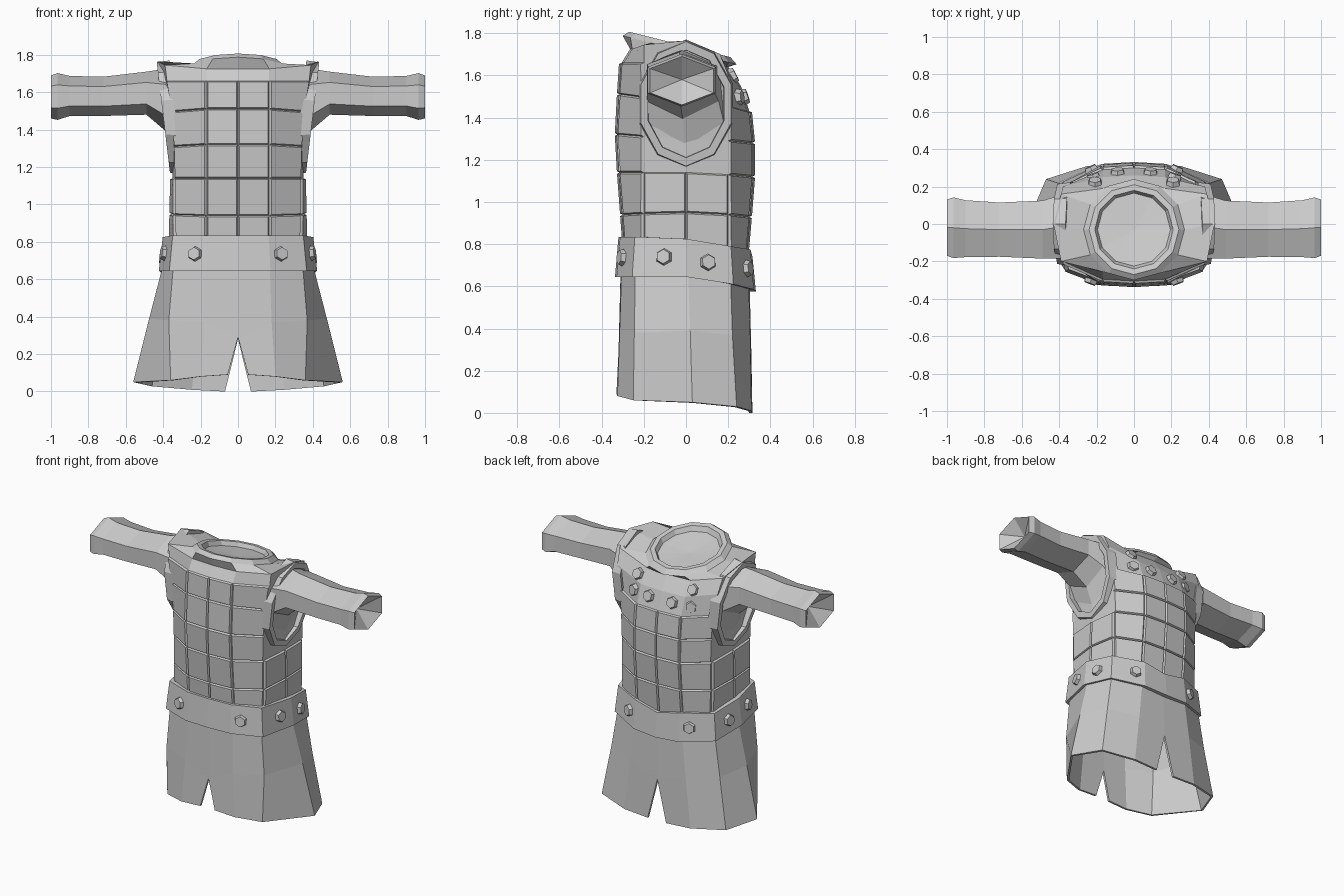
import bpy, bmesh
from math import sin, cos, pi, radians
from mathutils import Vector
from mathutils.bvhtree import BVHTree

if "Cube" in bpy.data.objects:
    bpy.data.objects.remove(bpy.data.objects["Cube"])

grey = bpy.data.materials.new("plain grey")
grey.use_nodes = True
COLOUR = (0.6, 0.6, 0.6, 1)
grey.diffuse_color = COLOUR
grey.node_tree.nodes["Principled BSDF"].inputs["Base Color"].default_value = COLOUR


def finish(bm, name, mirror=False):
    me = bpy.data.meshes.new(name)
    bm.to_mesh(me)
    ob = bpy.data.objects.new(name, me)
    bpy.context.scene.collection.objects.link(ob)
    me.materials.append(grey)
    if mirror:
        ob.modifiers.new("Mirror", 'MIRROR').use_clip = True
    return ob


def full_ring(half):
    """Close a half outline (front centre to back centre) across x = 0."""
    return half + [(-x, y, z) for x, y, z in half[-2:0:-1]]


def loft(rings, closed=True, loop=False, cap_start=False, tip=None):
    """Skin a list of rings; returns the bmesh and its faces by row."""
    bm = bmesh.new()
    rows = [[bm.verts.new(p) for p in ring] for ring in rings]
    n = len(rows[0])
    grid = []
    pairs = list(zip(rows, rows[1:])) + ([(rows[-1], rows[0])] if loop else [])
    for a, b in pairs:
        grid.append([bm.faces.new((a[i], a[(i + 1) % n], b[(i + 1) % n], b[i]))
                     for i in range(n if closed else n - 1)])
    if cap_start:
        bm.faces.new(rows[0])
    if tip:
        t = bm.verts.new(tip)
        for i in range(n):
            bm.faces.new((rows[-1][i], rows[-1][(i + 1) % n], t))
    bmesh.ops.recalc_face_normals(bm, faces=bm.faces)
    return bm, grid


def neck_ring(radius, drop):
    """Twelve-sided ring, tilted down towards the back."""
    pts = []
    for k in range(12):
        a = radians(30 * k - 90)
        y = -0.03 + radius * sin(a)
        pts.append((radius * cos(a), y, 1.735 - 0.25 * (y + 0.03) - drop))
    return pts


# Vest body: corner x, side x, front y, back y, front z, side z, back z
LEVELS = [
    (.33, .36, -.285, .28, .74, .74, .70),
    (.335, .355, -.3, .30, .94, .95, .93),
    (.335, .35, -.315, .315, 1.14, 1.14, 1.12),
    (.34, .355, -.325, .315, 1.32, 1.30, 1.28),
    (.355, .37, -.315, .30, 1.51, 1.48, 1.43),
    (.38, .41, -.305, .26, 1.66, 1.66, 1.55),
    (.39, .43, -.265, .20, 1.725, 1.765, 1.64),
]


def vest_ring(cx, sx, yf, yb, zf, zs, zb):
    back_corner = min(.2, yb - .04)
    return full_ring([(0, yf, zf), (.167, yf + .01, zf), (cx, -.2, (zf + zs) / 2),
                      (sx, 0, zs), (cx, back_corner, (zb + zs) / 2),
                      (.167, yb - .01, zb), (0, yb, zb)])


rings = [vest_ring(*lv) for lv in LEVELS]
rings += [neck_ring(.27, .015), neck_ring(.24, -.012), neck_ring(.21, -.01), neck_ring(.195, .02)]
vest, grid = loft(rings, cap_start=True, tip=(0, -.03, 1.70))
vest_tree = BVHTree.FromBMesh(vest)

# Raised armour plates: five rows in front, four behind, two under the arms
plates = []
for r, row in enumerate(grid[:5]):
    for c, face in enumerate(row):
        side = c if c < 6 else 11 - c
        limit = 5 if side < 2 else 2 if side < 4 else 4
        if r < limit:
            plates.append(face)
bmesh.ops.inset_individual(vest, faces=plates, thickness=.009, depth=.013)
finish(vest, "plated_vest")

# Belt, lower at the back
BELT = [(0, -.33, .835, .645), (.17, -.322, .835, .645), (.36, -.25, .835, .645),
        (.415, 0, .825, .645), (.375, .22, .79, .61), (.17, .315, .775, .585),
        (0, .325, .74, .575)]


def belt_ring(scale, flare, top):
    half = []
    for x, y, zt, zb in BELT:
        s = scale + flare
        half.append((x * s, y * s, zt if top else zb))
    return full_ring(half)


belt, _ = loft([belt_ring(1, .02, False), belt_ring(1, -.03, True),
                belt_ring(.9, 0, True), belt_ring(.9, 0, False)], loop=True)
belt_tree = BVHTree.FromBMesh(belt)
finish(belt, "belt")


# Six-sided rivets pressed onto a surface
def rivets(name, tree, spots):
    bm = bmesh.new()
    for spot in spots:
        loc, normal, _, _ = tree.find_nearest(Vector(spot))
        mat = normal.to_track_quat('Z', 'Y').to_matrix().to_4x4()
        mat.translation = loc + normal * .006
        bmesh.ops.create_cone(bm, cap_ends=True, segments=6, radius1=.044,
                              radius2=.034, depth=.032, matrix=mat)
    finish(bm, name, mirror=True)


rivets("belt_rivets", belt_tree,
       [(.245, -.34, .74), (.44, -.115, .745), (.45, .115, .72), (.25, .34, .69)])
rivets("back_rivets", vest_tree, [(.09, .31, 1.51), (.235, .29, 1.51), (.21, .24, 1.61)])

# Sleeve: x, centre y, centre z, half depth, half height
SLEEVE = [(.33, 0, 1.46, .19, .26), (.39, -.015, 1.56, .17, .165),
          (.49, -.03, 1.595, .155, .115), (.72, -.03, 1.578, .145, .105),
          (.90, -.025, 1.58, .152, .107), (.965, -.02, 1.577, .162, .125),
          (1.0, -.02, 1.575, .15, .115)]


def hexagon(x, cy, cz, ry, rz):
    return [(x, cy + ry * cos(radians(60 * k + 90)) / cos(pi / 6),
             cz + rz * sin(radians(60 * k + 90))) for k in range(6)]


sleeve, _ = loft([hexagon(*s) for s in SLEEVE], tip=(.91, -.02, 1.58))
finish(sleeve, "sleeve", mirror=True)


# Armhole trim, leaning outward at the shoulder
def trim_ring(ry, rz, inset):
    pts = []
    for k in range(10):
        a = radians(36 * k + 18)
        z = 1.465 + rz * sin(a)
        pts.append((.365 + .12 * (z - 1.18) - inset, ry * cos(a), z))
    return pts


trim, _ = loft([trim_ring(.235, .305, .07), trim_ring(.225, .295, 0),
                trim_ring(.19, .255, 0), trim_ring(.185, .25, .07)], loop=True)
finish(trim, "armhole_trim", mirror=True)

# Skirt half with a slit at front and back
TOP = [(0, -.31), (.17, -.305), (.345, -.24), (.40, .01), (.36, .21), (.17, .295), (0, .3)]
MID = [(0, -.32, .29), (.18, -.315, .37), (.37, -.245, .38), (.475, .02, .39),
       (.41, .22, .37), (.21, .305, .35), (0, .31, .28)]
HEM = [(.055, -.33, .09), (.2, -.325, .08), (.36, -.25, .06), (.56, .03, .05),
       (.47, .24, .03), (.25, .31, .01), (.07, .315, 0)]
skirt, _ = loft([[(x, y, .68) for x, y in TOP], MID, HEM], closed=False)
outward = sum(f.normal.dot(Vector((f.calc_center_median().x, f.calc_center_median().y, 0)))
              for f in skirt.faces)
if outward < 0:
    bmesh.ops.reverse_faces(skirt, faces=skirt.faces)
skirt_ob = finish(skirt, "skirt", mirror=True)
shell = skirt_ob.modifiers.new("Cloth thickness", 'SOLIDIFY')
shell.thickness = .015
shell.offset = -1
